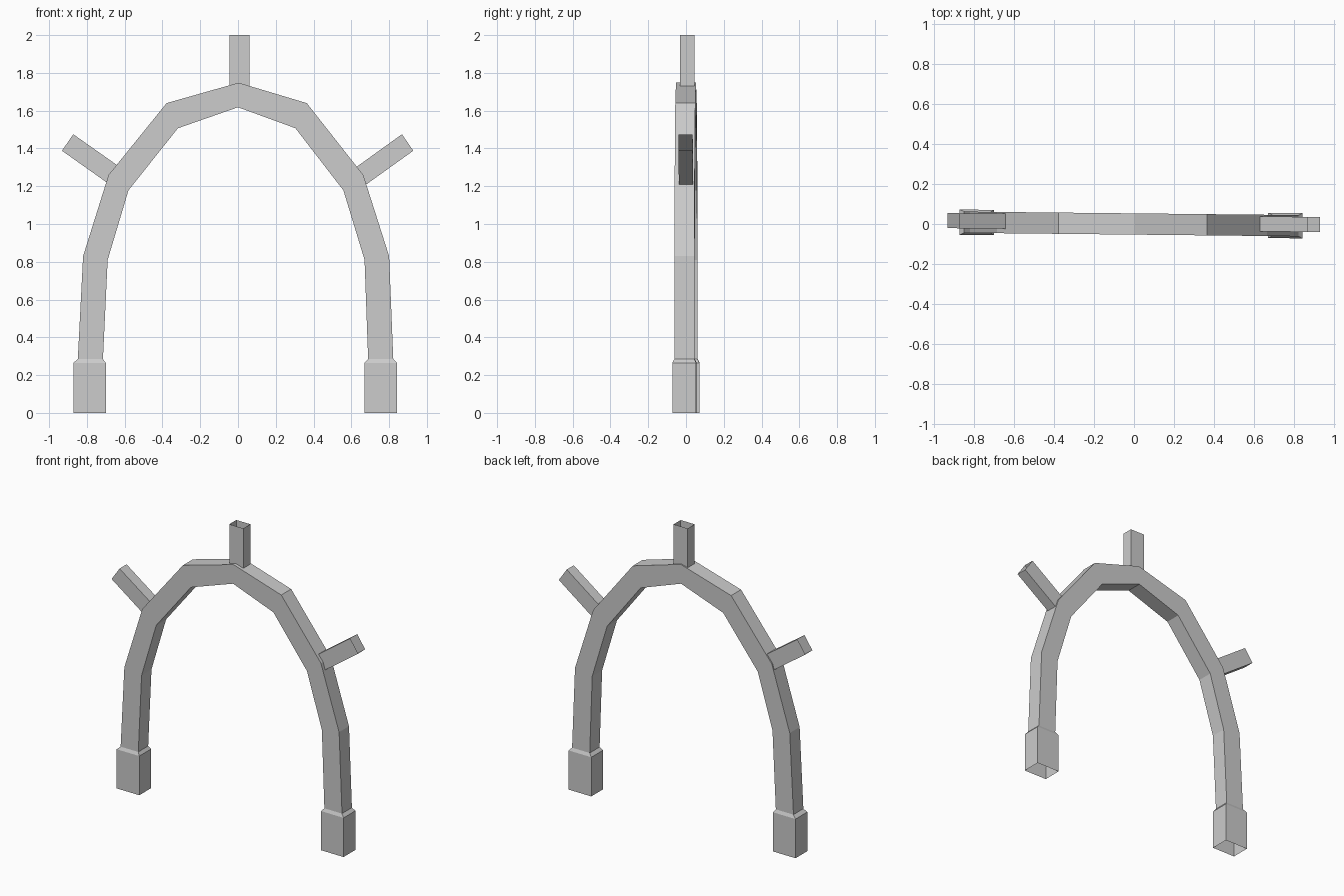
import bpy, bmesh

if "Cube" in bpy.data.objects:
    bpy.data.objects.remove(bpy.data.objects["Cube"])

SKEW = -0.0105   # the arch is turned very slightly about z


def loft(name, sections, y=0.0):
    """Open rectangular tube through sections (outer xz, inner xz, half depth)."""
    bm = bmesh.new()
    rings = []
    for (ox, oz), (ix, iz), d in sections:
        pts = [(ox, -d, oz), (ox, d, oz), (ix, d, iz), (ix, -d, iz)]
        rings.append([bm.verts.new((px, py + y + SKEW * px, pz)) for px, py, pz in pts])
    for a, b in zip(rings, rings[1:]):
        for i in range(4):
            j = (i + 1) % 4
            bm.faces.new((a[i], a[j], b[j], b[i]))
    # orient the walls outwards, also on open tubes
    bm.normal_update()
    centre = sum((v.co for v in rings[0] + rings[1]), rings[0][0].co * 0) / 8
    if (bm.faces[:][0].calc_center_median() - centre).dot(bm.faces[:][0].normal) < 0 \
            if not bm.faces.ensure_lookup_table() else False:
        bmesh.ops.reverse_faces(bm, faces=bm.faces[:])
    mesh = bpy.data.meshes.new(name)
    bm.to_mesh(mesh)
    bm.free()
    obj = bpy.data.objects.new(name, mesh)
    bpy.context.collection.objects.link(obj)
    return obj


# Arch: right half profile (outer, inner, x shift), mirrored across to the left
half = [((0.835, 0.285), (0.702, 0.285), -0.013),
        ((0.81, 0.83), (0.68, 0.81), -0.01),
        ((0.674, 1.26), (0.569, 1.178), -0.011),
        ((0.371, 1.64), (0.311, 1.507), -0.007)]


def side(s):
    return [((s * o[0] + dx, o[1]), (s * i[0] + dx, i[1]), 0.053) for o, i, dx in half]


loft("arch", side(-1) + [((0.003, 1.748), (0.0, 1.618), 0.053)] + side(1)[::-1])

# Feet: open sockets with a chamfered top meeting the legs
for s, label in ((-1, "left"), (1, "right")):
    loft(label + "_foot", [
        ((s * 0.856 - 0.015, 0.0), (s * 0.685 - 0.015, 0.0), 0.063),
        ((s * 0.856 - 0.015, 0.265), (s * 0.685 - 0.015, 0.265), 0.063),
        ((s * 0.835 - 0.013, 0.285), (s * 0.702 - 0.013, 0.285), 0.053)])

# Pegs: open square tubes standing out from the arch
loft("top_peg", [((-0.044, 1.73), (0.062, 1.73), 0.0375),
                 ((-0.044, 2.0), (0.062, 2.0), 0.0375)], 0.007)
loft("left_peg", [((-0.635, 1.308), (-0.695, 1.22), 0.0375),
                  ((-0.872, 1.475), (-0.932, 1.388), 0.0375)], 0.007)
loft("right_peg", [((0.62, 1.297), (0.68, 1.21), 0.0375),
                   ((0.868, 1.475), (0.928, 1.388), 0.0375)], 0.007)
